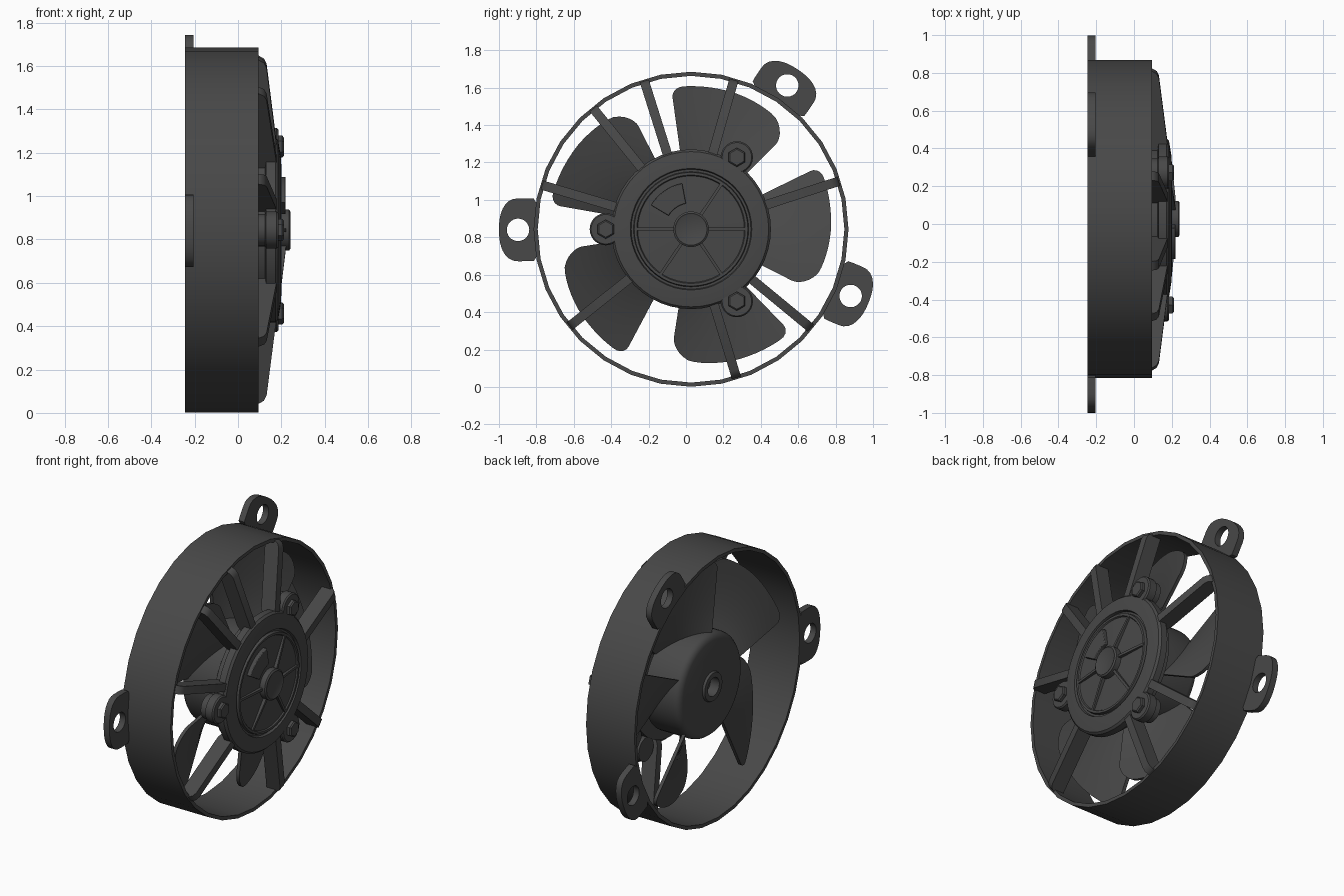
import bpy, bmesh, math
from mathutils import Vector

if "Cube" in bpy.data.objects:
    bpy.data.objects.remove(bpy.data.objects["Cube"])

CY, CZ = 0.027, 0.843          # fan axis, running along x
mat = bpy.data.materials.new("charcoal_plastic")
mat.diffuse_color = (0.065, 0.065, 0.065, 1)
mat.use_nodes = True
mat.node_tree.nodes["Principled BSDF"].inputs["Base Color"].default_value = mat.diffuse_color


def pt(r, deg, x):
    a = math.radians(deg)
    return Vector((x, CY + r * math.cos(a), CZ + r * math.sin(a)))


def make(name, verts, faces, angle=35, bevel=0):
    me = bpy.data.meshes.new(name)
    me.from_pydata(verts, [], faces)
    bm = bmesh.new()
    bm.from_mesh(me)
    bmesh.ops.remove_doubles(bm, verts=bm.verts, dist=1e-5)
    bmesh.ops.recalc_face_normals(bm, faces=bm.faces)
    bm.to_mesh(me)
    bm.free()
    me.materials.append(mat)
    ob = bpy.data.objects.new(name, me)
    bpy.context.collection.objects.link(ob)
    bpy.ops.object.select_all(action='DESELECT')
    ob.select_set(True)
    bpy.context.view_layer.objects.active = ob
    if bevel:
        m = ob.modifiers.new("bevel", 'BEVEL')
        m.width, m.segments, m.limit_method = bevel, 2, 'ANGLE'
    bpy.ops.object.shade_smooth_by_angle(angle=math.radians(angle))
    return ob


def lathe(name, prof, n=48, center=(0, 0), closed=False, start=0):
    """Revolve (radius, x) points round an axis parallel to x."""
    off = Vector((0, center[0], center[1]))
    m = len(prof)
    verts = [pt(r, start + 360 * i / n, x) + off for i in range(n) for r, x in prof]
    faces = [(i * m + j, i * m + (j + 1) % m, (i + 1) % n * m + (j + 1) % m, (i + 1) % n * m + j)
             for i in range(n) for j in range(m if closed else m - 1)]
    return make(name, verts, faces)


def prism(name, low, high, bevel=0):
    """Join two matching outlines into a solid."""
    n = len(low)
    faces = [tuple(range(n)), tuple(range(n, 2 * n))]
    faces += [(i, (i + 1) % n, n + (i + 1) % n, n + i) for i in range(n)]
    return make(name, low + high, faces, bevel=bevel)


def rib(name, deg, prof, width):
    """Radial bar: (radius, x) side profile, given a width across."""
    a = math.radians(deg)
    side = Vector((0, -math.sin(a), math.cos(a))) * width / 2
    base = [pt(r, deg, x) for r, x in prof]
    return prism(name, [p - side for p in base], [p + side for p in base])


# outer shroud ring
lathe("shroud_ring", [(0.842, -0.245), (0.842, 0.095), (0.82, 0.095), (0.82, -0.245)],
      32, closed=True)


# mounting ears with round holes
def ear(name, deg):
    n, loops = 40, []
    a = math.radians(deg)
    rad = Vector((0, math.cos(a), math.sin(a)))
    tan = Vector((0, -math.sin(a), math.cos(a)))
    for hole in (False, True):
        for x in (-0.245, -0.205):
            for k in range(n):
                c, s = math.cos(math.tau * k / n), math.sin(math.tau * k / n)
                if hole:
                    u, v = 0.06 * c, 0.06 * s
                else:
                    e = 2.3 if c > 0 else 12
                    q = ((abs(c) / 0.102) ** e + (abs(s) / 0.168) ** e) ** (-1 / e)
                    u, v = q * c, q * s
                loops.append(pt(0.925, deg, x) + rad * u + tan * v)
    faces = []
    for p, q in ((0, 1), (1, 3), (3, 2), (2, 0)):
        faces += [(p * n + k, p * n + (k + 1) % n, q * n + (k + 1) % n, q * n + k)
                  for k in range(n)]
    make(name, loops, faces)


for i, deg in enumerate((180.2, 56.2, -22.7)):
    ear(f"mounting_ear_{i + 1}", deg)

# support spokes, deeper towards the motor
for i, deg in enumerate((74, 107.5, 129, 163.5, 218.6, -73, -39.5, 18)):
    rib(f"spoke_{i + 1}", deg, [(0.83, 0.03), (0.83, 0.095), (0.815, 0.12), (0.79, 0.132),
                               (0.40, 0.18), (0.38, 0.10), (0.42, 0.08)], 0.05)

# fixed motor plate with stepped rim, groove and central boss
lathe("motor_plate", [(0, 0.07), (0.34, 0.07), (0.39, 0.085), (0.39, 0.125), (0.427, 0.13),
                      (0.427, 0.172), (0.415, 0.185), (0.335, 0.198), (0.325, 0.198),
                      (0.32, 0.182), (0.308, 0.182), (0.304, 0.2), (0.29, 0.2),
                      (0.285, 0.192), (0.095, 0.2), (0.095, 0.235), (0.085, 0.242),
                      (0.078, 0.238), (0, 0.238)])

# thin ribs on the plate and the raised sector pad
for i, deg in enumerate((0, 56, 180, 236, 304)):
    rib(f"plate_rib_{i + 1}", deg, [(0.08, 0.18), (0.08, 0.222), (0.13, 0.218),
                                   (0.295, 0.201), (0.295, 0.18)], 0.016)


def sector(x):
    arc = [101 + 48 * k / 8 for k in range(9)]
    return [pt(0.25, d, x) for d in arc] + [pt(0.14, d, x) for d in reversed(arc)]


prism("sector_pad", sector(0.18), sector(0.22), bevel=0.004)

# bolt lugs with hexagonal heads
for i, deg in enumerate((57.5, 180, -57.5)):
    c = (0.456 * math.cos(math.radians(deg)), 0.456 * math.sin(math.radians(deg)))
    lathe(f"bolt_lug_{i + 1}", [(0, 0.09), (0.075, 0.09), (0.075, 0.125), (0.086, 0.13),
                               (0.086, 0.178), (0.079, 0.186), (0, 0.186)], 28, c)
    lathe(f"bolt_head_{i + 1}", [(0, 0.18), (0.051, 0.18), (0.051, 0.204), (0.043, 0.211),
                                (0, 0.211)], 6, c, start=30)

# rotor hub with rounded rear edge and a raised collar round the bore
lathe("rotor_hub", [(0, -0.15), (0.058, -0.15), (0.058, -0.213), (0.088, -0.213),
                    (0.093, -0.199), (0.285, -0.197), (0.307, -0.189), (0.32, -0.173),
                    (0.325, -0.152), (0.325, 0.045), (0, 0.045)])


# five pitched blades with rounded tips
def blade(name, start, cut):
    nt, nr, half = 24, 6, 0.011
    verts, faces = [], []
    for side in (-half, half):
        for i in range(nt + 1):
            t = (1 - math.cos(math.pi * i / nt)) / 2      # denser near both edges
            b = max(0, 1 - t / 0.16)                      # forward corner
            a = max(0, 1 - (1 - t) / 0.09)                # rear corner
            tip = 0.69 + 0.075 * min(1, t / 0.5) ** 0.6 - cut * (1 - t)
            tip -= 0.05 * (1 - math.sqrt(1 - b * b)) + 0.055 * (1 - math.sqrt(1 - a * a))
            tip += 0.035 * max(0, 1 - t / 0.5) * min(1, t / 0.16)
            for j in range(nr + 1):
                r = 0.31 + (tip - 0.31) * j / nr
                verts.append(pt(r, start + 53 * t, 0.045 - 0.205 * t + side))
    m, off = nr + 1, (nt + 1) * (nr + 1)
    for i in range(nt):
        for j in range(nr):
            q = (i * m + j, i * m + j + 1, (i + 1) * m + j + 1, (i + 1) * m + j)
            faces += [q, tuple(v + off for v in q)]
    edge = [i * m for i in range(nt)] + [nt * m + j for j in range(nr)]
    edge += [i * m + nr for i in range(nt, 0, -1)] + list(range(nr, 0, -1))
    faces += [(p, q, q + off, p + off) for p, q in zip(edge, edge[1:] + edge[:1])]
    make(name, verts, faces)


for k, cut in enumerate((0, 0.022, 0.05, 0.055, 0.035)):
    blade(f"fan_blade_{k + 1}", 45 + 72 * k, cut)
